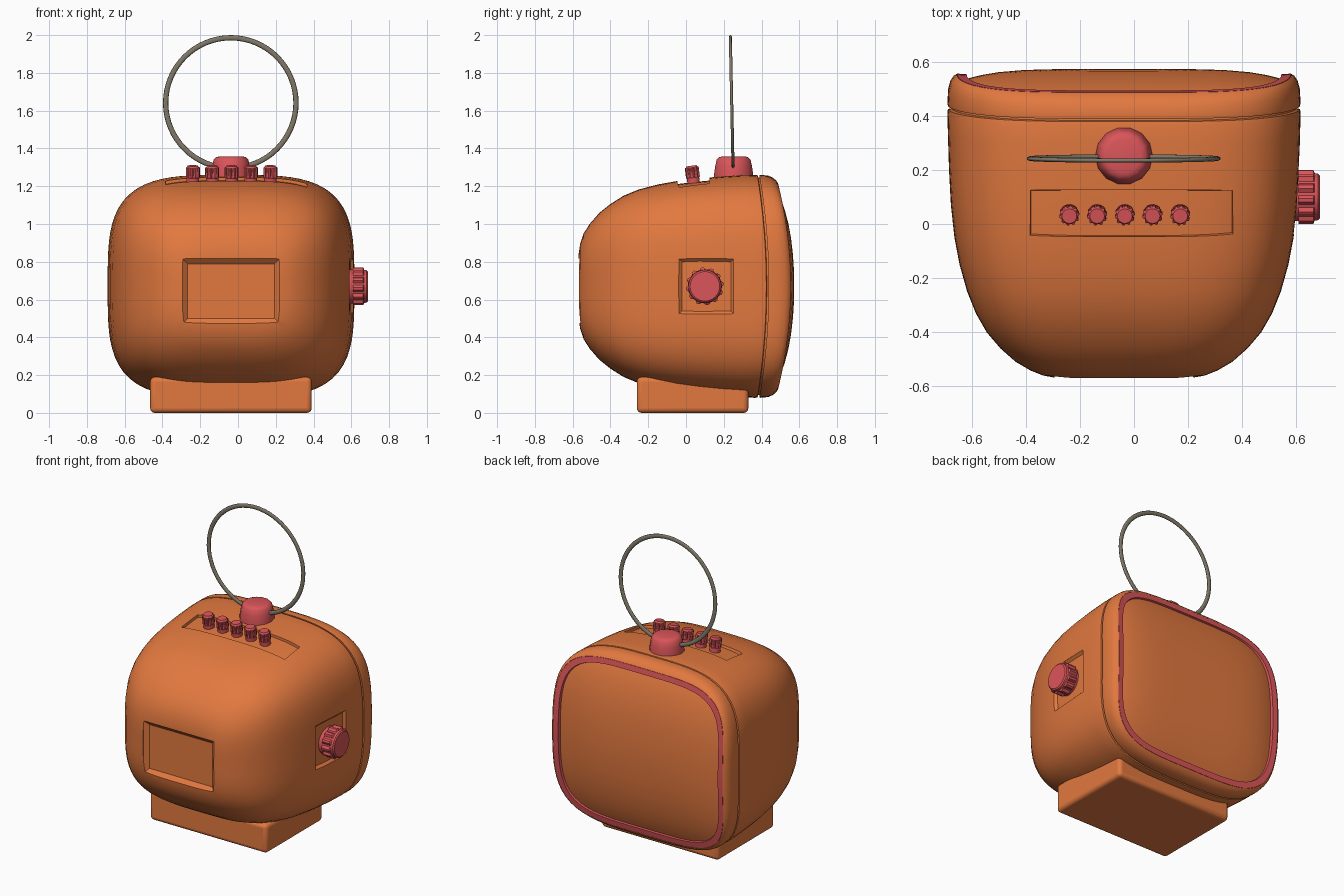
import bpy, bmesh, math
from mathutils import Matrix, Vector

if "Cube" in bpy.data.objects:
    bpy.data.objects.remove(bpy.data.objects["Cube"])

CX, CZ = -0.037, 0.67          # centre of the cabinet


def material(name, rgb):
    m = bpy.data.materials.new(name)
    m.diffuse_color = (*rgb, 1)
    m.use_nodes = True
    m.node_tree.nodes["Principled BSDF"].inputs["Base Color"].default_value = m.diffuse_color
    return m


ORANGE = material("orange_shell", (0.76, 0.19, 0.05))
RED = material("red_trim", (0.70, 0.09, 0.10))
METAL = material("dull_metal", (0.22, 0.19, 0.14))


def smooth(obj, angle=35):
    bpy.ops.object.select_all(action='DESELECT')
    obj.select_set(True)
    bpy.context.view_layer.objects.active = obj
    bpy.ops.object.shade_smooth_by_angle(angle=math.radians(angle))


def loft(name, rings, mat, loop=False, matrix=None, shade=True):
    """Skin a list of point rings; cap the ends or join them in a loop."""
    bm = bmesh.new()
    vr = [[bm.verts.new(p) for p in r] for r in rings]
    n = len(vr[0])
    pairs = list(zip(vr, vr[1:])) + ([(vr[-1], vr[0])] if loop else [])
    for a, b in pairs:
        for i in range(n):
            j = (i + 1) % n
            bm.faces.new((a[i], a[j], b[j], b[i]))
    if not loop:
        for r in (vr[0], vr[-1]):
            c = bm.verts.new(sum((v.co for v in r), Vector()) / n)
            for i in range(n):
                bm.faces.new((r[i], r[(i + 1) % n], c))
    if matrix:
        bm.transform(matrix)
    bmesh.ops.recalc_face_normals(bm, faces=bm.faces)
    me = bpy.data.meshes.new(name)
    bm.to_mesh(me)
    bm.free()
    obj = bpy.data.objects.new(name, me)
    bpy.context.collection.objects.link(obj)
    if mat:
        me.materials.append(mat)
    if shade:
        smooth(obj)
    return obj


def section(y, hx, hz, n=3.6, count=96):
    """Rounded-square section, bowed backwards at top and bottom near the screen."""
    pts = []
    for i in range(count):
        a = 2 * math.pi * i / count
        c, s = math.cos(a), math.sin(a)
        r = (abs(c) ** n + abs(s) ** n) ** (-1 / n)
        z = hz * s * r
        bow = 0.26 * max(0, y) ** 2 * (z / 0.59) ** 2
        pts.append((CX + hx * c * r, y - bow, CZ + z))
    return pts


def subtract(target, cutter):
    mod = target.modifiers.new("cut", 'BOOLEAN')
    mod.operation = 'DIFFERENCE'
    mod.solver = 'EXACT'
    mod.object = cutter
    cutter.hide_render = True


# Cabinet shell, plus a slightly smaller core that shapes the recess floors
BODY = ((-.571, .14, .09), (-.569, .25, .17), (-.56, .30, .225), (-.542, .345, .28),
        (-.51, .40, .33), (-.46, .457, .388), (-.40, .508, .436), (-.33, .548, .48),
        (-.25, .58, .513), (-.15, .608, .539), (-.05, .627, .557), (.07, .64, .571),
        (.2, .647, .582), (.33, .651, .589))
shell = loft("cabinet_shell", [section(*r) for r in BODY + (
    (.41, .653, .59), (.425, .651, .588), (.428, .638, .575), (.44, .638, .575))],
    ORANGE, shade=False)
D = .016
core = loft("recess_core", [section(y + D * (y < -.4), hx - D, hz - D) for y, hx, hz in BODY],
            None, shade=False)


# Recessed panels cut with tapered blocks (local +z points out of the surface)
def recess(w, h, inset, depth, matrix, follow):
    def rect(k, z):
        a, b = w / 2 + k, h / 2 + k
        return [(-a, -b, z), (a, -b, z), (a, b, z), (-a, b, z)]
    cutter = loft("recess_cutter", [rect(-inset, -depth), rect(0, 0), rect(0, .08)],
                  None, matrix=matrix, shade=False)
    if follow:
        subtract(cutter, core)
    subtract(shell, cutter)
    return cutter


TILT = Matrix.Rotation(math.radians(9), 4, 'X')
cutters = [
    recess(.515, .345, .028, .024,
           Matrix.Translation((CX, -.566, .645)) @ Matrix.Rotation(math.pi / 2, 4, 'X'), False),
    recess(.295, .295, .06, .06,
           Matrix.Translation((.603, .107, .67)) @ Matrix.Rotation(math.radians(-4), 4, 'Z')
           @ Matrix.Rotation(math.pi / 2, 4, 'Y'), True),
    recess(.755, .172, .01, .06, Matrix.Translation((-.008, .04, 1.232)) @ TILT, True),
]
bpy.context.view_layer.update()
deps = bpy.context.evaluated_depsgraph_get()
cut_mesh = bpy.data.meshes.new_from_object(shell.evaluated_get(deps))
shell.modifiers.clear()
shell.data = cut_mesh
for c in cutters + [core]:
    bpy.data.objects.remove(c)
smooth(shell, 30)

# Screen surround, trim and bulging screen
loft("screen_bezel", [section(*r) for r in (
    (.438, .638, .575, 3.6), (.438, .651, .588, 3.6), (.448, .653, .59, 3.6),
    (.50, .65, .586, 3.7), (.53, .642, .575, 3.9), (.548, .63, .56, 4.1),
    (.555, .618, .547, 4.3), (.53, .612, .541, 4.3), (.52, .57, .50, 4.5))], ORANGE)
loft("screen_trim", [section(*r) for r in (
    (.535, .617, .546, 4.3), (.556, .617, .546, 4.3),
    (.554, .582, .511, 4.4), (.52, .574, .503, 4.5))], RED, loop=True)
loft("screen", [section(.537 + .036 * (1 - s ** 5), .58 * s, .509 * s, 4.5)
                for s in (1, .96, .9, .8, .65, .5, .35, .2, .08)], ORANGE)

# Stand
bpy.ops.mesh.primitive_cube_add(size=1, location=(-.0375, .035, .095))
stand = bpy.context.object
stand.name = "stand"
stand.scale = (.855, .59, .19)
bpy.ops.object.transform_apply(location=False, rotation=False, scale=True)
stand.data.materials.append(ORANGE)
bev = stand.modifiers.new("soft_edges", 'BEVEL')
bev.width, bev.segments = .025, 4
smooth(stand)


# Fluted knobs: profile entries are (height, radius, groove depth factor)
def knob(name, profile, teeth, matrix):
    rings = []
    for h, r, g in profile:
        ring = []
        for i in range(teeth * 4):
            a = 2 * math.pi * (i + .5) / (teeth * 4)
            k = r * (g if i % 4 > 1 else 1)
            ring.append((k * math.cos(a), k * math.sin(a), h))
        rings.append(ring)
    return loft(name, rings, RED, matrix=matrix)


knob("side_dial", ((-.02, .09, 1), (.01, .09, 1), (.01, .10, .88), (.065, .10, .88),
                   (.07, .088, 1), (.083, .086, 1), (.09, .078, 1)), 12,
     Matrix.Translation((.598, .10, .67)) @ Matrix.Rotation(math.pi / 2, 4, 'Y'))
for i in range(5):
    knob(f"top_button_{i + 1}", ((-.03, .033, 1), (.008, .033, 1), (.010, .037, .85),
                                 (.062, .037, .85), (.066, .03, 1), (.072, .027, 1)), 10,
         Matrix.Translation((-.239 + .1025 * i, .038, 1.237)) @ Matrix.Rotation(math.radians(7), 4, 'X'))

# Aerial base and loop
loft("aerial_base", [[(-.037 + r * math.cos(math.tau * i / 14), .252 + r * math.sin(math.tau * i / 14), z)
                      for i in range(14)]
                     for r, z in ((.106, 1.22), (.106, 1.265), (.10, 1.305), (.092, 1.34),
                                  (.08, 1.353), (.062, 1.358))], RED)
bpy.ops.mesh.primitive_torus_add(major_radius=.345, minor_radius=.014, major_segments=64, minor_segments=10,
                                 location=(-.038, .242, 1.641), rotation=(math.radians(91.2), 0, 0))
ring = bpy.context.object
ring.name = "loop_aerial"
ring.scale.z = .6
ring.data.materials.append(METAL)
smooth(ring, 60)
